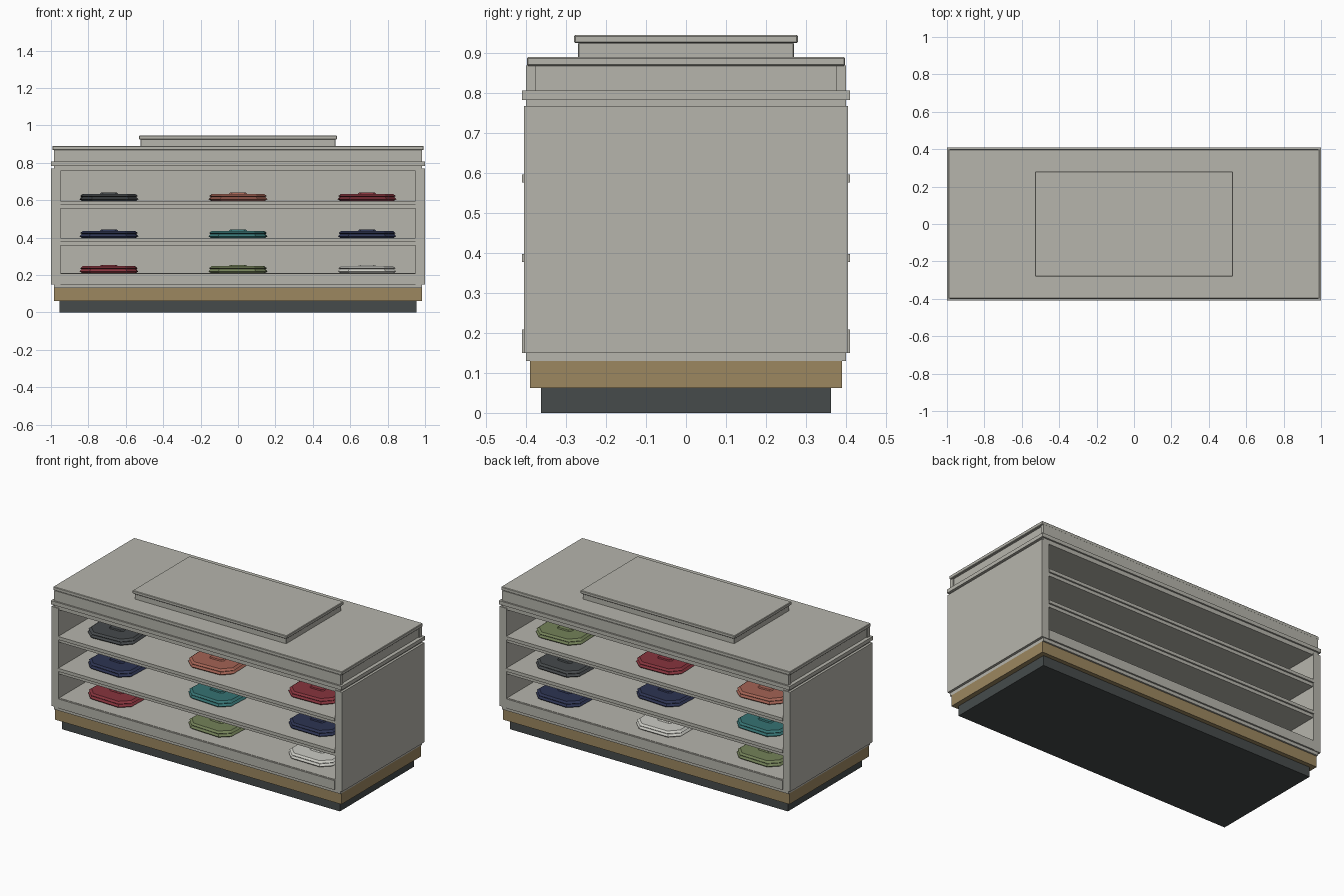
import bpy, bmesh, math, random
from mathutils import Matrix

if "Cube" in bpy.data.objects:
    bpy.data.objects.remove(bpy.data.objects["Cube"])

random.seed(4)


def mat(name, hexcol):
    lin = []
    for i in (0, 2, 4):
        c = int(hexcol[i:i + 2], 16) / 255
        lin.append(c / 12.92 if c <= 0.04045 else ((c + 0.055) / 1.055) ** 2.4)
    m = bpy.data.materials.new(name)
    m.diffuse_color = (*lin, 1)
    m.use_nodes = True
    m.node_tree.nodes["Principled BSDF"].inputs["Base Color"].default_value = m.diffuse_color
    return m


GREY = mat("warm_grey", "b6b5ac")
WOOD = mat("tan_wood", "9c8760")
DARK = mat("dark_slate", "464b4b")
C = {
    "charcoal": mat("charcoal", "45494b"),
    "coral": mat("coral", "a46354"),
    "red": mat("deep_red", "87343d"),
    "navy": mat("navy", "2d3452"),
    "teal": mat("teal", "367373"),
    "green": mat("sage_green", "748259"),
    "white": mat("off_white", "cbcbc4"),
}


def add(name, bm, m):
    me = bpy.data.meshes.new(name)
    bmesh.ops.recalc_face_normals(bm, faces=bm.faces[:])
    bm.to_mesh(me)
    bm.free()
    me.materials.append(m)
    ob = bpy.data.objects.new(name, me)
    bpy.context.collection.objects.link(ob)
    return ob


def box(name, x, y, z, m=GREY, bevel=0):
    """Box from (min, max) ranges."""
    bm = bmesh.new()
    bmesh.ops.create_cube(bm, size=1)
    for v in bm.verts:
        for i, r in enumerate((x, y, z)):
            v.co[i] = r[0] if v.co[i] < 0 else r[1]
    if bevel:
        bmesh.ops.bevel(bm, geom=bm.edges[:], offset=bevel, segments=1, affect='EDGES')
    return add(name, bm, m)


def slab(name, hx, hy, z0, z1, m=GREY, bevel=0):
    """Box centred on x and y."""
    return box(name, (-hx, hx), (-hy, hy), (z0, z1), m, bevel)


# base
slab("plinth", 0.955, 0.363, 0, 0.064, DARK)
slab("wood_base", 0.985, 0.39, 0.062, 0.13, WOOD)
slab("base_moulding", 0.985, 0.40, 0.13, 0.152)

# carcass
slab("bottom_deck", 0.96, 0.40, 0.15, 0.21)
for s, side in ((-1, "left"), (1, "right")):
    box(side + "_side_panel", tuple(sorted((0.95 * s, 1.0 * s))), (-0.405, 0.405), (0.15, 0.768))
slab("centre_back_wall", 0.955, 0.012, 0.20, 0.765)
slab("header", 0.985, 0.40, 0.757, 0.787)
slab("cornice_band", 1.0, 0.41, 0.783, 0.806)

# shelves with projecting front and back edges
for i, z in enumerate((0.398, 0.596)):
    slab(f"shelf_{i + 1}", 0.955, 0.40, z - 0.04, z)
    for s, side in ((-1, "front"), (1, "back")):
        box(f"{side}_shelf_edge_{i + 1}", (-0.95, 0.95),
            tuple(sorted((0.398 * s, 0.41 * s))), (z - 0.02, z))
for s, side in ((-1, "front"), (1, "back")):
    box(side + "_bottom_rail", (-0.95, 0.95), tuple(sorted((0.398 * s, 0.41 * s))), (0.15, 0.208))
    box(side + "_top_fascia", (-0.985, 0.985), tuple(sorted((0.377 * s, 0.40 * s))), (0.805, 0.869))

# counter top and raised display platform
slab("frieze_core", 0.977, 0.38, 0.805, 0.87)
slab("counter_top", 0.993, 0.398, 0.868, 0.89, GREY, 0.003)
slab("platform_riser", 0.52, 0.27, 0.888, 0.926, GREY, 0.002)
slab("platform_cap", 0.53, 0.28, 0.925, 0.945, GREY, 0.003)


def ring(bm, hx, hy, c, z):
    pts = [(hx, hy - c), (hx - c, hy), (c - hx, hy), (-hx, hy - c),
           (-hx, c - hy), (c - hx, -hy), (hx - c, -hy), (hx, c - hy)]
    return [bm.verts.new((x, y, z)) for x, y in pts]


def stack(bm, levels):
    """Closed eight-sided solid through stacked outlines."""
    rings = [ring(bm, *l) for l in levels]
    for a, b in zip(rings, rings[1:]):
        for i in range(8):
            j = (i + 1) % 8
            bm.faces.new((a[i], a[j], b[j], b[i]))
    bm.faces.new(rings[0][::-1])
    bm.faces.new(rings[-1])


def garment(name, x, y, z, colour, angle):
    bm = bmesh.new()
    # lower fold, upper fold, collar
    stack(bm, [(0.142, 0.112, 0.05, 0), (0.155, 0.122, 0.055, 0.009), (0.144, 0.114, 0.05, 0.021)])
    stack(bm, [(0.138, 0.108, 0.05, 0.018), (0.152, 0.118, 0.055, 0.026), (0.138, 0.108, 0.05, 0.037)])
    bmesh.ops.transform(bm, matrix=Matrix.Translation((x, y, z)) @ Matrix.Rotation(angle, 4, 'Z'),
                        verts=bm.verts[:])
    n = len(bm.verts)
    stack(bm, [(0.05, 0.022, 0.012, 0.035), (0.042, 0.018, 0.01, 0.044)])
    bm.verts.ensure_lookup_table()
    bmesh.ops.transform(bm, matrix=Matrix.Translation((x, y, z)) @ Matrix.Rotation(angle, 4, 'Z'),
                        verts=bm.verts[n:])
    add(name, bm, C[colour])


# folded garments, listed left to right in x, bottom shelf first
levels = (0.21, 0.398, 0.596)
layout = {
    "front": (-0.2, [("red", "green", "white"), ("navy", "teal", "navy"), ("charcoal", "coral", "red")]),
    "back": (0.2, [("green", "white", "navy"), ("teal", "navy", "charcoal"), ("coral", "red", "green")]),
}
for side, (y, rows) in layout.items():
    for r, row in enumerate(rows):
        for c, colour in enumerate(row):
            turn = random.uniform(-0.06, 0.06) + (math.pi if side == "back" else 0)
            garment(f"{side}_folded_garment_{r + 1}_{c + 1}", (c - 1) * 0.69, y, levels[r], colour, turn)
